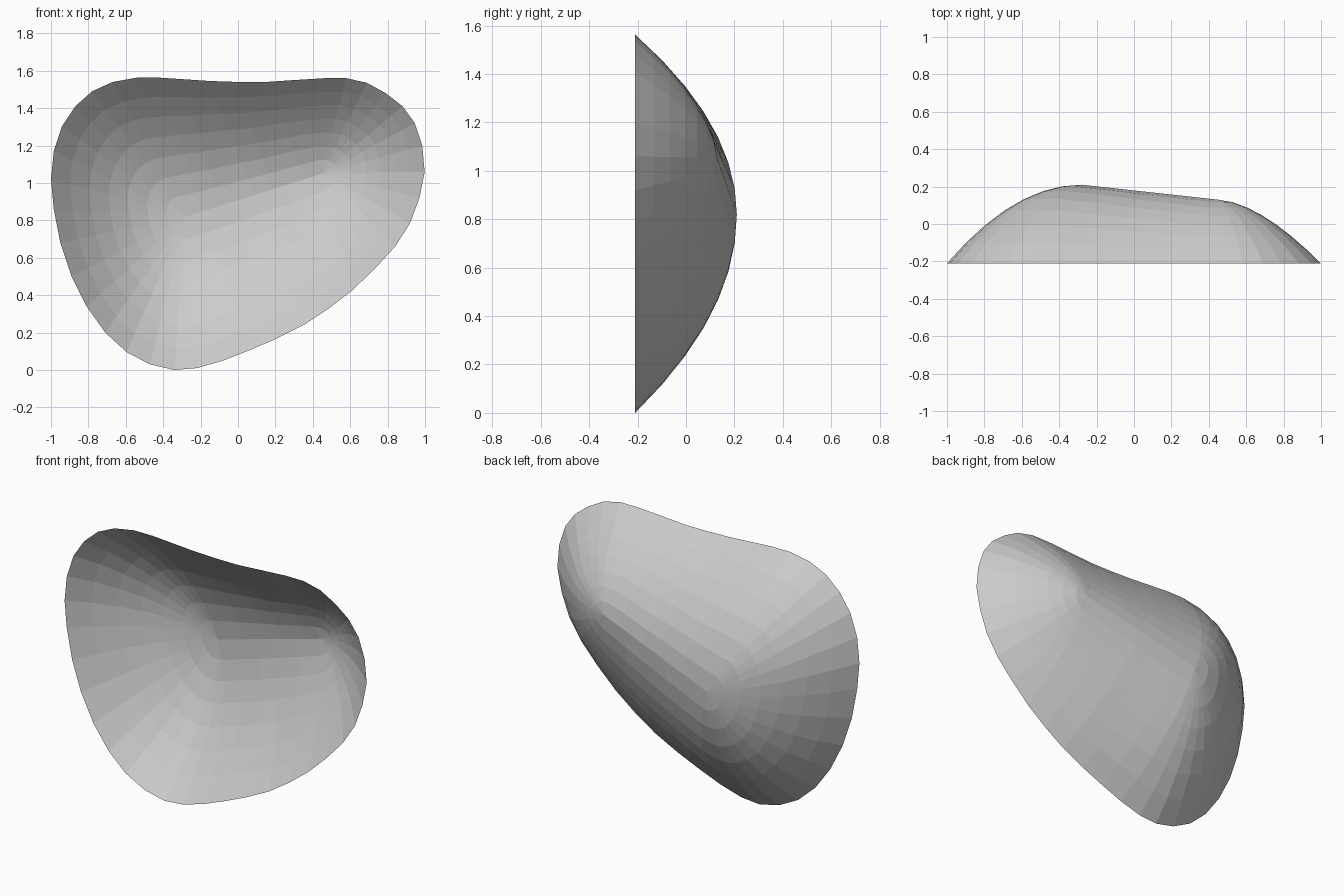
import bpy, bmesh
from mathutils import Vector

if "Cube" in bpy.data.objects:
    bpy.data.objects.remove(bpy.data.objects["Cube"])

# Rim outline in the front plane (x, z), counter-clockwise from the lowest point
RIM = [(-.34, 0), (-.22, .01), (-.08, .05), (.06, .105), (.2, .165), (.35, .24),
       (.48, .325), (.61, .425), (.73, .54), (.84, .66), (.92, .785), (.97, .92),
       (.998, 1.06), (.985, 1.2), (.945, 1.32), (.88, 1.41), (.79, 1.48), (.69, 1.535),
       (.58, 1.56), (.46, 1.56), (.3, 1.55), (.15, 1.54), (0, 1.54), (-.15, 1.545),
       (-.3, 1.555), (-.42, 1.563), (-.54, 1.563), (-.67, 1.54), (-.78, 1.49),
       (-.87, 1.41), (-.94, 1.305), (-.985, 1.17), (-1, 1.02), (-.985, .86),
       (-.95, .68), (-.89, .5), (-.81, .34), (-.71, .2), (-.595, .095), (-.47, .03)]

# Deepest line of the bowl, from the deep left end to the shallower right end
SPINE_A, SPINE_B = Vector((-.28, .82)), Vector((.45, 1.05))
STEPS, RINGS, FRONT_Y = 8, 7, -.21


def spoke(point):
    """Points from the rim down to the nearest spine point."""
    p = Vector(point)
    axis = SPINE_B - SPINE_A
    s = max(0, min(1, (p - SPINE_A).dot(axis) / axis.length_squared))
    s = round(s * STEPS) / STEPS
    target = SPINE_A.lerp(SPINE_B, s)
    depth, power = .42 - .08 * s, 2 - .35 * s
    for i in range(RINGS + 1):
        t = i / RINGS
        q = p.lerp(target, t)
        yield (q.x, FRONT_Y + depth * (1 - (1 - t) ** power), q.y)


# Open shallow bowl: rings of quads shrinking from the rim to the spine
bm = bmesh.new()
spokes = [[bm.verts.new(c) for c in spoke(p)] for p in RIM]
for k, a in enumerate(spokes):
    b = spokes[(k + 1) % len(spokes)]
    for i in range(RINGS):
        bm.faces.new((a[i], a[i + 1], b[i + 1], b[i]))
bmesh.ops.remove_doubles(bm, verts=bm.verts, dist=.002)
bmesh.ops.recalc_face_normals(bm, faces=bm.faces)
if sum(f.normal.y * f.calc_area() for f in bm.faces) < 0:
    bmesh.ops.reverse_faces(bm, faces=bm.faces)

mesh = bpy.data.meshes.new("bowl_shell")
bm.to_mesh(mesh)
bm.free()
bpy.context.collection.objects.link(bpy.data.objects.new("bowl_shell", mesh))
